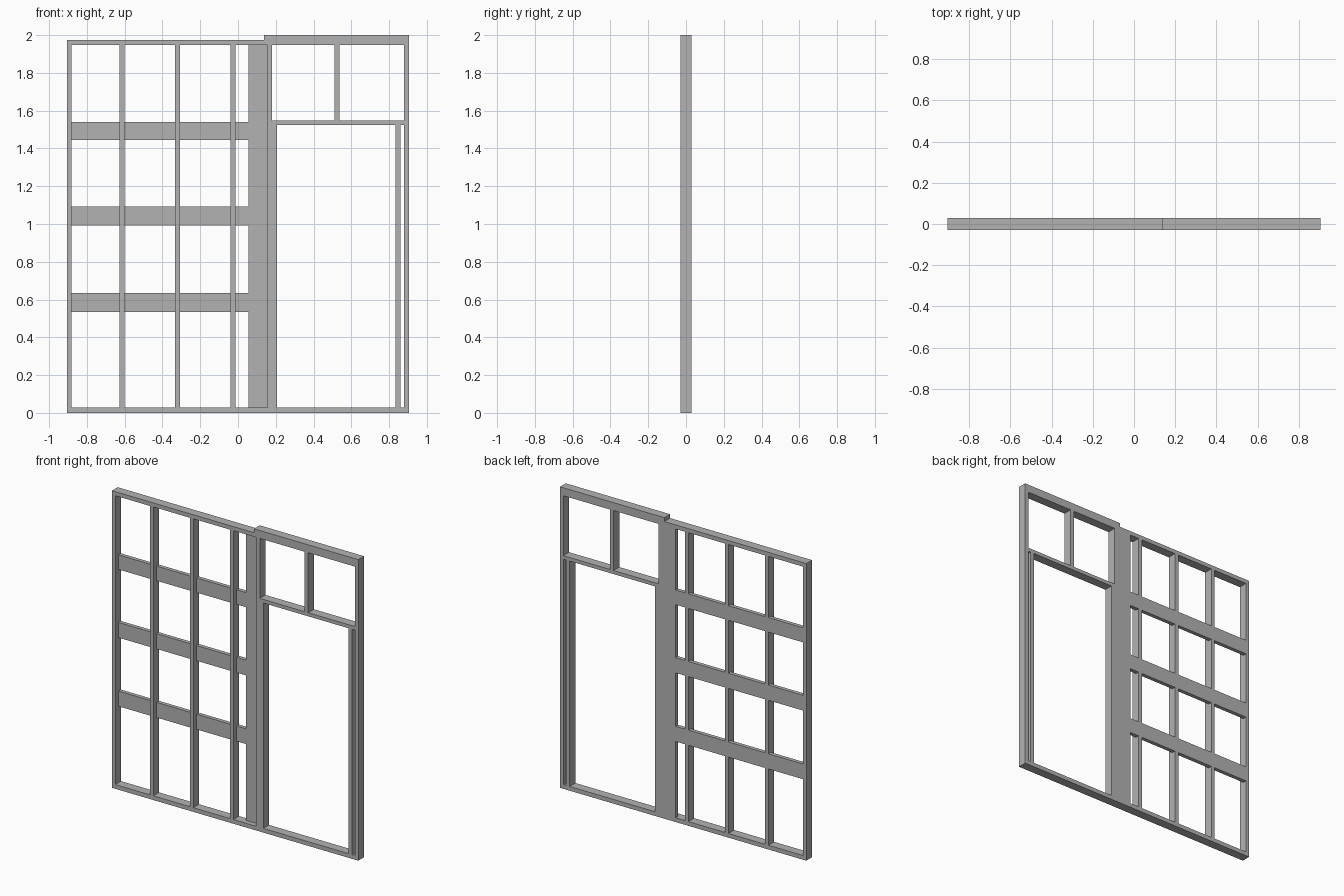
import bpy
import bmesh

cube = bpy.data.objects.get("Cube")
if cube:
    bpy.data.objects.remove(cube, do_unlink=True)

# Main sizes
FRONT, BACK = -0.03, 0.03
THICK = 0.026                 # timber thickness
BOARD_FRONT = BACK - THICK    # boards sit flush with the back
SIDE = 0.905
PLATE = 0.028                 # top of the bottom plate
HEAD = 1.947                  # underside of the top members
SILL = 1.525

grey = bpy.data.materials.new("timber_grey")
grey.use_nodes = True
colour = (0.45, 0.45, 0.45, 1)
grey.diffuse_color = colour
grey.node_tree.nodes["Principled BSDF"].inputs["Base Color"].default_value = colour


def extrude_profile(name, outline, x0, x1):
    """Extrude a (y, z) outline from x0 to x1."""
    bm = bmesh.new()
    face = bm.faces.new([bm.verts.new((x0, y, z)) for y, z in outline])
    result = bmesh.ops.extrude_face_region(bm, geom=[face])
    moved = [v for v in result["geom"] if isinstance(v, bmesh.types.BMVert)]
    bmesh.ops.translate(bm, verts=moved, vec=(x1 - x0, 0, 0))
    bmesh.ops.recalc_face_normals(bm, faces=bm.faces)
    mesh = bpy.data.meshes.new(name)
    bm.to_mesh(mesh)
    bm.free()
    mesh.materials.append(grey)
    obj = bpy.data.objects.new(name, mesh)
    bpy.context.collection.objects.link(obj)
    return obj


def timber(name, x0, x1, z0, z1, front=FRONT):
    outline = [(front, z0), (BACK, z0), (BACK, z1), (front, z1)]
    return extrude_profile(name, outline, x0, x1)


# Plates and header
timber("bottom_plate", -SIDE, SIDE, 0, PLATE)
timber("top_plate", -SIDE, 0.138, HEAD, 1.974)
timber("raised_header", 0.138, SIDE, HEAD, 2.0)

# Outer posts
timber("right_end_post", -SIDE, -0.881, PLATE, HEAD)
timber("left_end_post", 0.88, SIDE, PLATE, HEAD)

# Studs notched at the back for the cross boards
board_levels = [(0.535, 0.636), (0.991, 1.092), (1.444, 1.541)]
outline = [(FRONT, HEAD), (FRONT, PLATE), (BACK, PLATE)]
for low, high in board_levels:
    outline += [(BACK, low), (BOARD_FRONT, low), (BOARD_FRONT, high), (BACK, high)]
outline.append((BACK, HEAD))
for i, x in enumerate((-0.614, -0.320, -0.026)):
    extrude_profile(f"notched_stud_{i + 1}", outline, x - THICK / 2, x + THICK / 2)

# Cross boards and the upright board, recessed from the front
for i, (low, high) in enumerate(board_levels):
    timber(f"cross_board_{i + 1}", -0.881, 0.055, low, high, BOARD_FRONT)
timber("upright_board", 0.055, 0.155, PLATE, HEAD, BOARD_FRONT)

# Door opening and the two lights above it
timber("king_stud", 0.155, 0.181, PLATE, HEAD)
timber("door_stud", 0.181, 0.207, PLATE, SILL)
timber("door_jamb", 0.834, 0.860, PLATE, SILL)
timber("door_lintel", 0.181, 0.88, SILL, 1.549)
timber("upper_stud", 0.511, 0.537, 1.549, HEAD)
